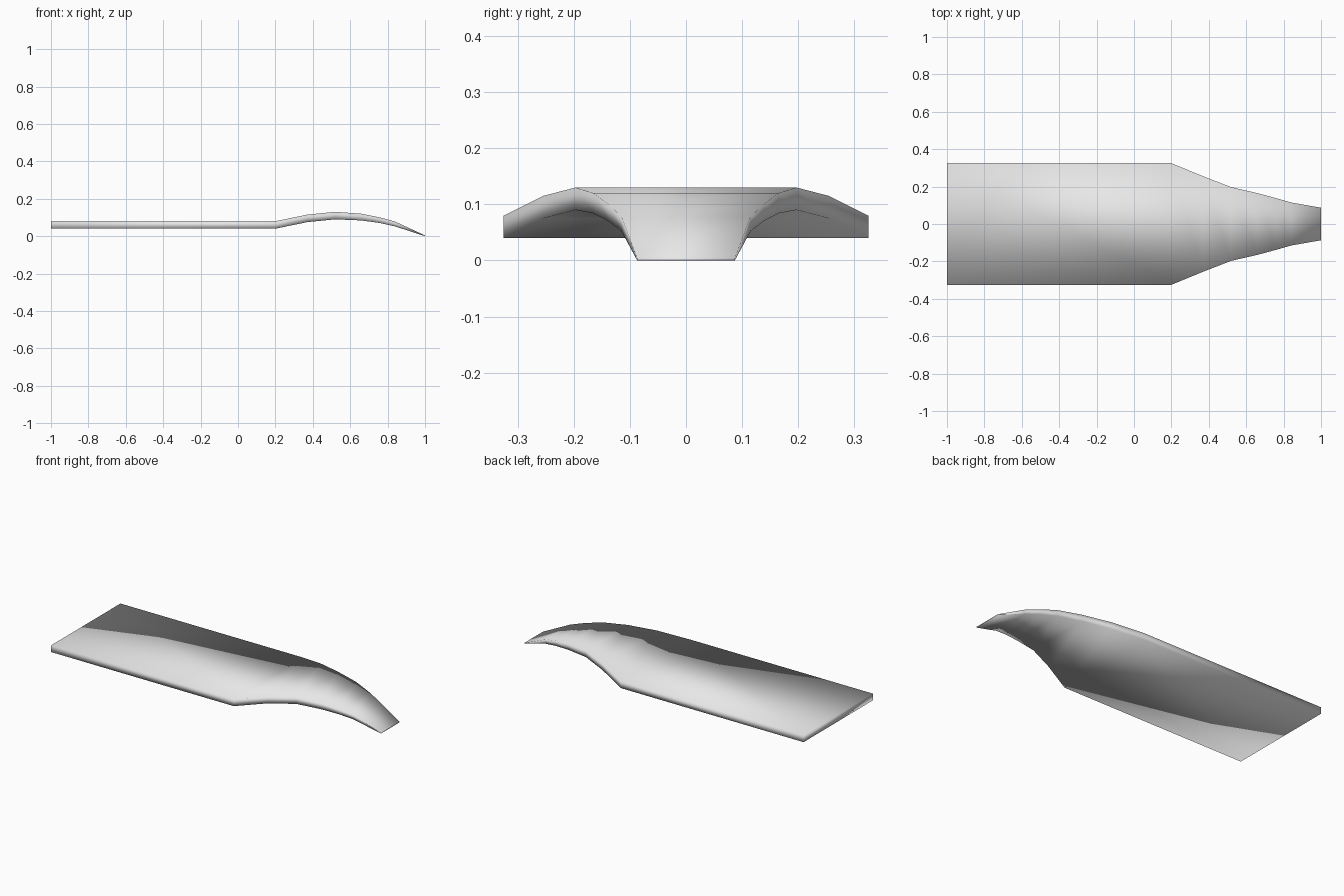
import bpy
import bmesh

cube = bpy.data.objects.get("Cube")
if cube:
    bpy.data.objects.remove(cube, do_unlink=True)

grey = bpy.data.materials.new("light grey")
grey.use_nodes = True
colour = (0.8, 0.8, 0.8, 1)
grey.diffuse_color = colour
grey.node_tree.nodes["Principled BSDF"].inputs["Base Color"].default_value = colour

# Sections along the blade: x, half width, top height, bottom height
sections = [
    (-1.0, 0.325, 0.08, 0.04),
    (0.2, 0.325, 0.08, 0.04),
    (0.37, 0.255, 0.115, 0.075),
    (0.52, 0.197, 0.13, 0.09),
    (0.66, 0.165, 0.12, 0.084),
    (0.76, 0.138, 0.10, 0.07),
    (0.84, 0.115, 0.078, 0.052),
    (1.0, 0.087, 0.004, 0.0),
]

# Loft a closed rectangular skin through the sections
bm = bmesh.new()
rings = [[bm.verts.new(p) for p in
          ((x, -w, bottom), (x, w, bottom), (x, w, top), (x, -w, top))]
         for x, w, top, bottom in sections]
for a, b in zip(rings, rings[1:]):
    for i in range(4):
        j = (i + 1) % 4
        bm.faces.new((a[i], a[j], b[j], b[i]))
bm.faces.new(rings[0])
bm.faces.new(rings[-1])
bmesh.ops.recalc_face_normals(bm, faces=bm.faces)
for face in bm.faces:
    face.smooth = True

mesh = bpy.data.meshes.new("tapered_blade")
bm.to_mesh(mesh)
bm.free()
mesh.materials.append(grey)
blade = bpy.data.objects.new("tapered_blade", mesh)
bpy.context.collection.objects.link(blade)
